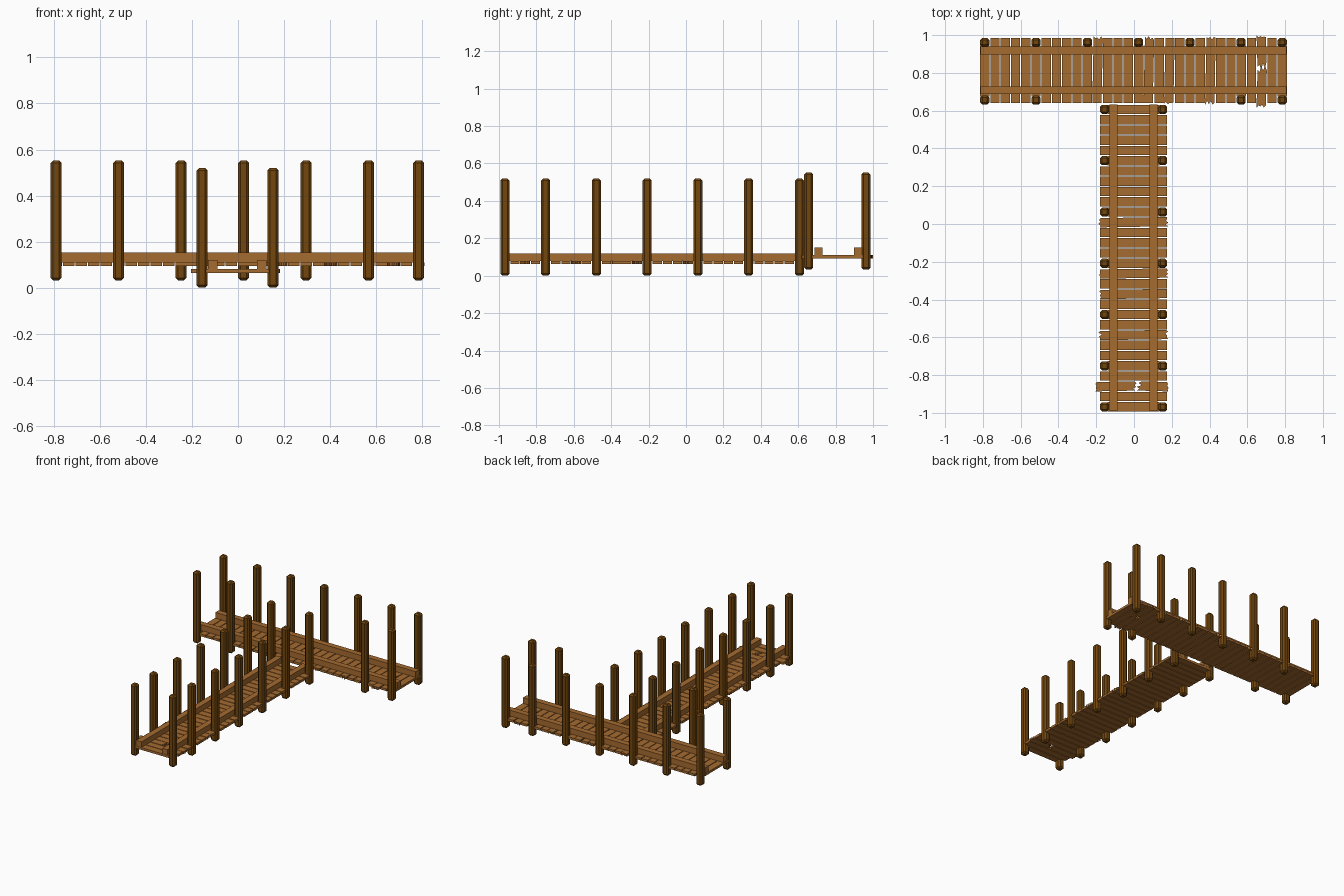
import bpy, bmesh, math, random
from mathutils import Matrix, Vector

random.seed(4)
if "Cube" in bpy.data.objects:
    bpy.data.objects.remove(bpy.data.objects["Cube"])


def material(name, colour):
    m = bpy.data.materials.new(name)
    m.use_nodes = True
    m.diffuse_color = (*colour, 1)
    bsdf = m.node_tree.nodes["Principled BSDF"]
    bsdf.inputs["Base Color"].default_value = (*colour, 1)
    bsdf.inputs["Roughness"].default_value = 0.9
    return m


plank_wood = material("plank_wood", (0.376, 0.147, 0.03))
post_wood = material("post_wood", (0.17, 0.061, 0.0045))


def finish(bm, name, mat):
    bmesh.ops.recalc_face_normals(bm, faces=bm.faces)
    mesh = bpy.data.meshes.new(name)
    bm.to_mesh(mesh)
    bm.free()
    mesh.materials.append(mat)
    obj = bpy.data.objects.new(name, mesh)
    bpy.context.collection.objects.link(obj)
    return obj


def box(name, lo, hi, mat, chamfer=0):
    lo, hi = Vector(lo), Vector(hi)
    bm = bmesh.new()
    bmesh.ops.create_cube(bm, size=1, matrix=Matrix.Translation((lo + hi) / 2)
                          @ Matrix.Diagonal((*(hi - lo), 1)))
    if chamfer:
        bmesh.ops.bevel(bm, geom=bm.edges[:], offset=chamfer, segments=1, affect='EDGES')
    return finish(bm, name, mat)


def post(name, x, y, z):
    r = 0.024
    box(name, (x - r, y - r, z), (x + r, y + r, z + 0.52), post_wood, 0.011)


def plank(name, across, start, end, z, lengthwise_y, jag_start=0, jag_end=0, yaw=0):
    """Flat board; a jagged end zigzags by up to the given depth."""
    w, thick = 0.0245, 0.017
    steps = [-1, -0.6, -0.2, 0.2, 0.6, 1]

    def edge(at, jag):
        if not jag:
            return [(-w, at), (w, at)]
        return [(w * s, at + jag * (random.random() * 0.5 + 0.5 * (i % 2)))
                for i, s in enumerate(steps)]

    outline = edge(start, jag_start) + edge(end, -jag_end)[::-1]
    mid = (start + end) / 2
    bm = bmesh.new()
    verts = []
    for u, v in outline:
        a = across + u + (v - mid) * math.sin(yaw)
        verts.append(bm.verts.new((a, v, z) if lengthwise_y else (v, a, z)))
    face = bm.faces.new(verts)
    ext = bmesh.ops.extrude_face_region(bm, geom=[face])
    bmesh.ops.translate(bm, vec=(0, 0, thick),
                        verts=[g for g in ext["geom"] if isinstance(g, bmesh.types.BMVert)])
    finish(bm, name, plank_wood)


COUNT, PITCH = 30, 0.0543

# Long walkway: boards run across x
walk_posts = [0, 4, 9, 14, 19, 24, 29]
walk_worn = {7: (0.03, 0.02), 11: (0.015, 0), 13: (0.01, 0.015), 18: (0.025, 0.02)}
for i in range(COUNT):
    y = -0.968 + i * PITCH
    name = f"walkway_plank_{i + 1}"
    if i in walk_posts:
        plank(name, y, -0.14, 0.135, 0.063, False)
        for side, x in (("right", -0.156), ("left", 0.152)):
            post(f"walkway_{side}_post_{i + 1}", x, y, 0)
    elif i == 2:
        plank(name + "_right_half", y, -0.205, 0.022, 0.063, False, 0.012, 0.03, 0.02)
        plank(name + "_left_half", y, 0.012, 0.185, 0.063, False, 0.03, 0.012, -0.03)
    elif i in walk_worn:
        a, b = walk_worn[i]
        plank(name, y, -0.18 - a / 2, 0.175 + b / 2, 0.063, False, a, b, 0.015)
    else:
        plank(name, y, -0.18, 0.175, 0.063, False)
for side, x in (("right", -0.109), ("left", 0.103)):
    box(f"walkway_{side}_beam", (x - 0.021, -0.99, 0.08), (x + 0.021, 0.632, 0.12), plank_wood)

# Cross platform at the back: boards run along y
back_posts = [0, 5, 10, 15, 20, 25, 29]
front_posts = [0, 5, 25, 29]
head_worn = {11: (0, 0.02), 16: (0, 0.02), 18: (0.012, 0), 22: (0.025, 0.015)}
for i in range(COUNT):
    x = -0.79 + i * PITCH
    name = f"platform_plank_{i + 1}"
    lo, hi = 0.64, 0.985
    if i in back_posts:
        hi = 0.945
        post(f"platform_back_post_{i + 1}", x, 0.962, 0.032)
    if i in front_posts:
        lo = 0.675
        post(f"platform_front_post_{i + 1}", x, 0.656, 0.032)
    if i == 27:
        plank(name + "_front_half", x, 0.613, 0.84, 0.093, True, 0.025, 0.05, 0.03)
        plank(name + "_back_half", x, 0.82, 1.0, 0.093, True, 0.04, 0.015, -0.03)
    elif i in head_worn:
        a, b = head_worn[i]
        plank(name, x, lo - a / 2, hi + b / 2, 0.093, True, a, b, 0.02)
    else:
        plank(name, x, lo, hi, 0.093, True)
for side, y in (("front", 0.708), ("back", 0.919)):
    box(f"platform_{side}_beam", (-0.812, y - 0.021, 0.11), (0.808, y + 0.021, 0.152), plank_wood)
